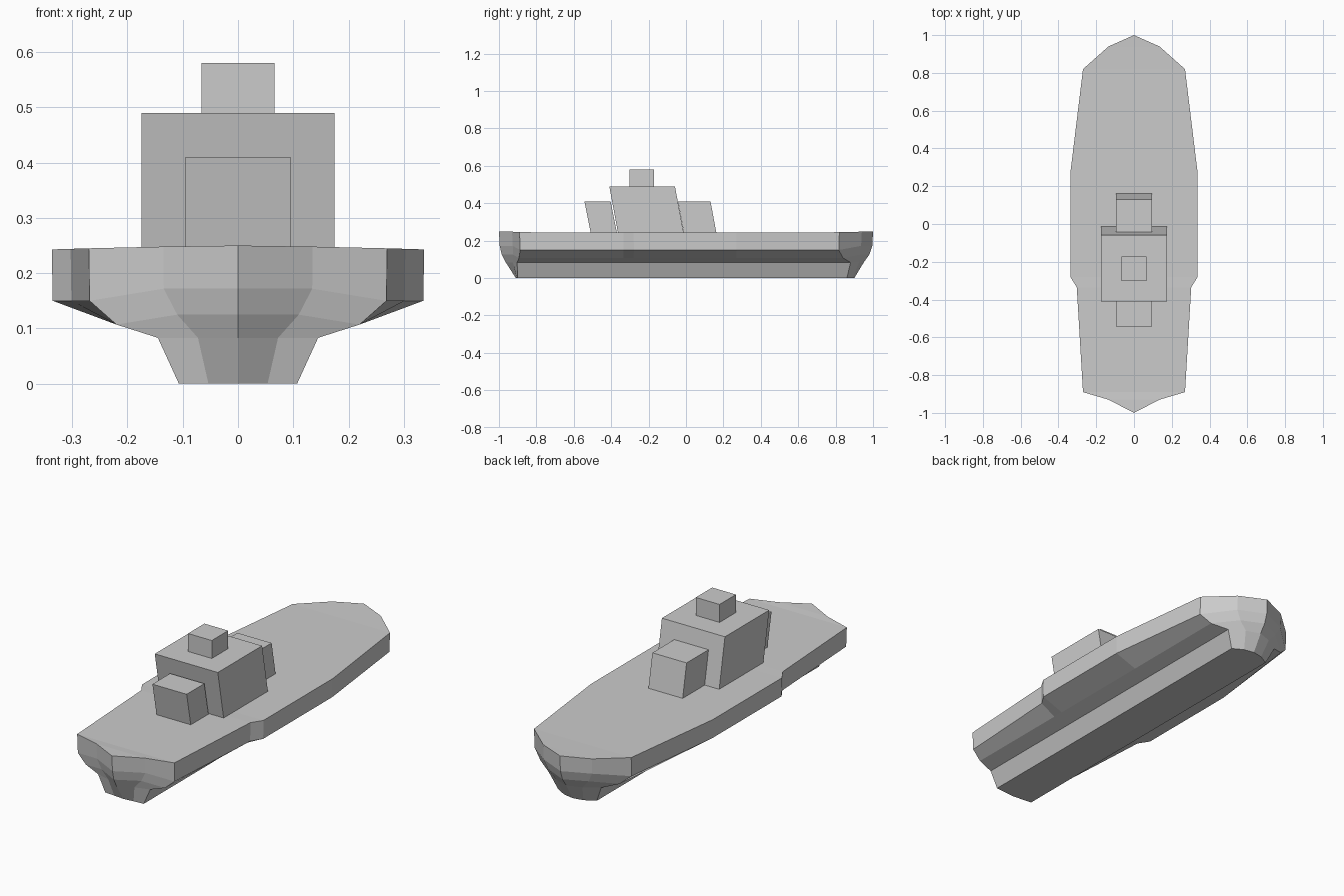
import bpy, bmesh

if "Cube" in bpy.data.objects:
    bpy.data.objects.remove(bpy.data.objects["Cube"])


def make_object(name, bm):
    bmesh.ops.recalc_face_normals(bm, faces=bm.faces[:])
    mesh = bpy.data.meshes.new(name)
    bm.to_mesh(mesh)
    bm.free()
    obj = bpy.data.objects.new(name, mesh)
    bpy.context.collection.objects.link(obj)
    return obj


def level(x, stern, bow, z_end, z_side):
    """Half outline below the chine: stern and bow give centre, mid and corner y."""
    half = [(0, stern[0], z_end), (x / 2, stern[1], z_end), (x, stern[2], z_side)]
    half += [(x, y, z_side) for y in (0.27, -0.28, -0.335)]
    half += [(x, bow[2], z_side), (x / 2, bow[1], z_end), (0, bow[0], z_end)]
    return half


# Hull: half outlines from deck to keel, mirrored and lofted
deck = [(0, 1, 0.25), (0.135, 0.94, 0.248), (0.27, 0.82, 0.245),
        (0.337, 0.27, 0.243), (0.337, -0.28, 0.243), (0.303, -0.335, 0.244),
        (0.27, -0.89, 0.245), (0.135, -0.93, 0.248), (0, -1, 0.25)]
chine = [(x * 0.995, y * 0.996, 0.172 if x < 0.2 else 0.15) for x, y, z in deck]
levels = [
    deck,
    chine,
    level(0.22, (0.98, 0.93, 0.84), (-0.985, -0.925, -0.893), 0.125, 0.107),
    level(0.145, (0.95, 0.925, 0.88), (-0.963, -0.925, -0.903), 0.083, 0.083),
    level(0.107, (0.9, 0.89, 0.86), (-0.91, -0.905, -0.9), 0, 0),
]

bm = bmesh.new()
rings = []
for half in levels:
    points = half + [(-x, y, z) for x, y, z in half[-2:0:-1]]
    rings.append([bm.verts.new(p) for p in points])
n = len(rings[0])
for a, b in zip(rings, rings[1:]):
    for i in range(n):
        j = (i + 1) % n
        bm.faces.new((a[i], a[j], b[j], b[i]))
# Deck and keel caps, as strips running across the boat
for r in (rings[0], rings[-1]):
    bm.faces.new((r[0], r[1], r[-1]))
    for i in range(1, 7):
        bm.faces.new((r[i], r[i + 1], r[-i - 1], r[-i]))
    bm.faces.new((r[7], r[8], r[9]))
make_object("hull", bm)


def slanted_box(name, half_width, y0, y1, z0, z1, rake=0.0):
    """Box whose top is shifted towards the bow by rake."""
    bm = bmesh.new()
    bmesh.ops.create_cube(bm, size=1)
    for v in bm.verts:
        top = v.co.z > 0
        v.co.x *= 2 * half_width
        v.co.y = (y1 if v.co.y > 0 else y0) - (rake if top else 0)
        v.co.z = z1 if top else z0
    return make_object(name, bm)


# Superstructure
slanted_box("main_cabin", 0.175, -0.364, -0.013, 0.244, 0.49, 0.046)
slanted_box("front_cabin", 0.095, -0.51, -0.37, 0.244, 0.41, 0.033)
slanted_box("rear_cabin", 0.095, -0.012, 0.162, 0.244, 0.41, 0.031)
slanted_box("bridge_top", 0.066, -0.302, -0.172, 0.488, 0.58)
